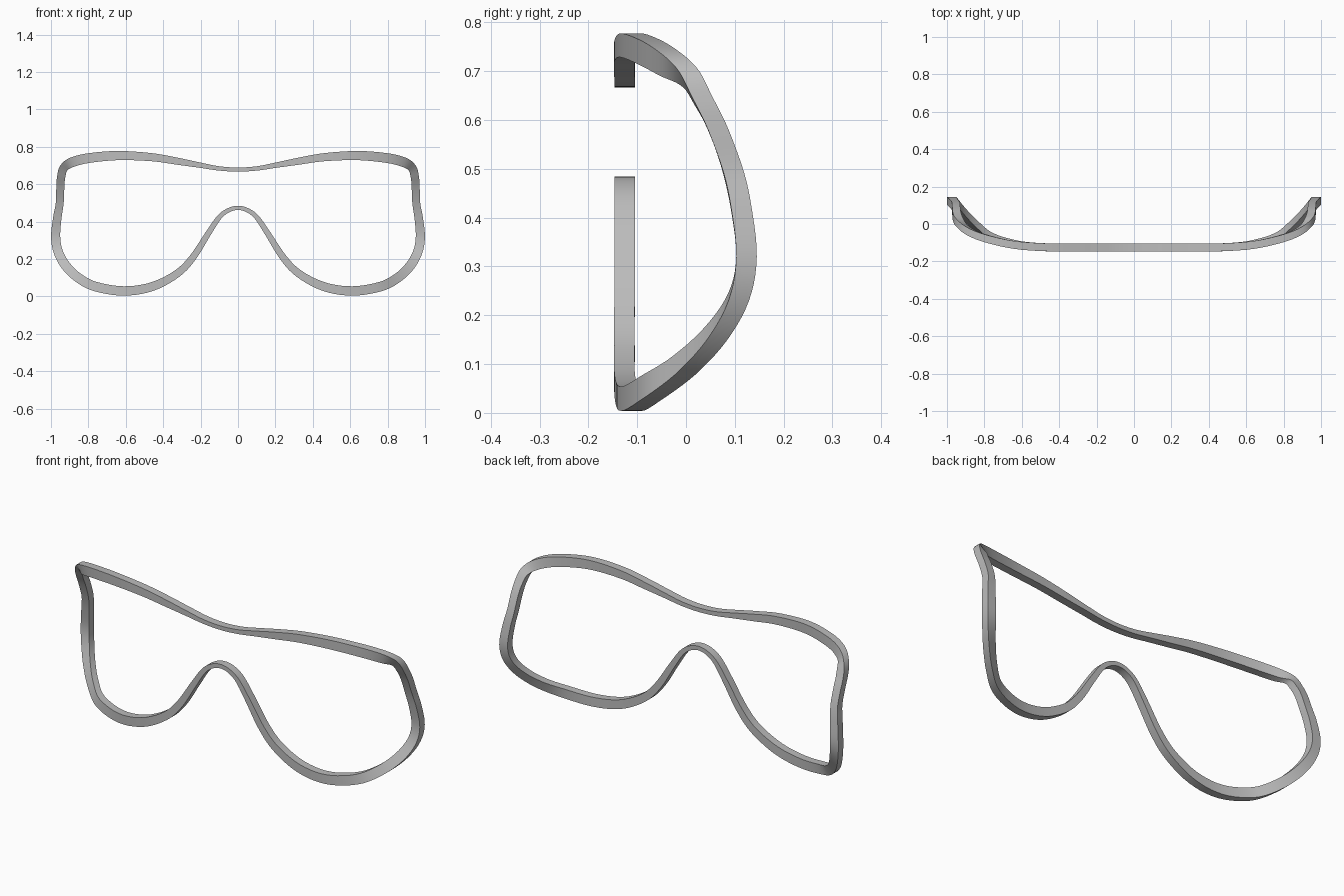
import bpy
import bmesh
from mathutils import Vector

cube = bpy.data.objects.get("Cube")
if cube:
    bpy.data.objects.remove(cube, do_unlink=True)

HALF_DEPTH = 0.021
STEPS = 5

# Left half of the rim centreline, brow to nose: x, y, z, width
PATH = [
    (0.00, -.126, .678, .022), (0.10, -.126, .684, .023), (0.20, -.126, .701, .028),
    (0.32, -.126, .722, .037), (0.46, -.125, .744, .043), (0.64, -.112, .753, .049),
    (0.80, -.075, .739, .052), (0.89, -.035, .716, .052), (0.932, .008, .685, .046),
    (0.946, .038, .635, .044), (0.950, .066, .580, .043), (0.953, .095, .500, .042),
    (0.966, .113, .420, .045), (0.975, .124, .320, .049), (0.961, .108, .238, .050),
    (0.920, .062, .163, .051), (0.852, -.003, .098, .051), (0.760, -.070, .052, .051),
    (0.610, -.112, .029, .050), (0.460, -.125, .052, .047), (0.325, -.126, .122, .041),
    (0.240, -.126, .210, .037), (0.160, -.126, .335, .031), (0.100, -.126, .423, .026),
    (0.050, -.126, .461, .023), (0.00, -.126, .473, .022),
]


def spline(p0, p1, p2, p3, t):
    """Smooth curve through p1 and p2."""
    return 0.5 * (2 * p1 + (p2 - p0) * t + (2 * p0 - 5 * p1 + 4 * p2 - p3) * t * t
                  + (3 * p1 - p0 - 3 * p2 + p3) * t ** 3)


# Mirror the half path into a closed loop and smooth it
points = [Vector(p) for p in PATH]
points += [Vector((-p[0], *p[1:])) for p in PATH[-2:0:-1]]
count = len(points)
loop = [spline(*[points[(i + k) % count] for k in (-1, 0, 1, 2)], s / STEPS)
        for i in range(count) for s in range(STEPS)]

# Sweep a rectangular section around the loop, its depth always front to back
bm = bmesh.new()
rings = []
for i, p in enumerate(loop):
    tangent = loop[(i + 1) % len(loop)] - loop[i - 1]
    side = Vector((-tangent.z, 0, tangent.x)).normalized() * p.w / 2
    depth = Vector((0, HALF_DEPTH, 0))
    centre = p.xyz
    rings.append([bm.verts.new(centre + a * side + b * depth)
                  for a, b in ((-1, -1), (1, -1), (1, 1), (-1, 1))])
for i, ring in enumerate(rings):
    last = rings[i - 1]
    for k in range(4):
        j = (k + 1) % 4
        bm.faces.new((last[k], last[j], ring[j], ring[k]))
bmesh.ops.recalc_face_normals(bm, faces=bm.faces)

mesh = bpy.data.meshes.new("goggle_rim")
bm.to_mesh(mesh)
bm.free()
rim = bpy.data.objects.new("goggle_rim", mesh)
bpy.context.collection.objects.link(rim)

# Plain grey finish
grey = bpy.data.materials.new("grey")
grey.use_nodes = True
colour = (0.5, 0.5, 0.5, 1)
grey.diffuse_color = colour
grey.node_tree.nodes["Principled BSDF"].inputs["Base Color"].default_value = colour
mesh.materials.append(grey)

bpy.ops.object.select_all(action="DESELECT")
rim.select_set(True)
bpy.context.view_layer.objects.active = rim
bpy.ops.object.shade_smooth_by_angle(angle=0.6)
